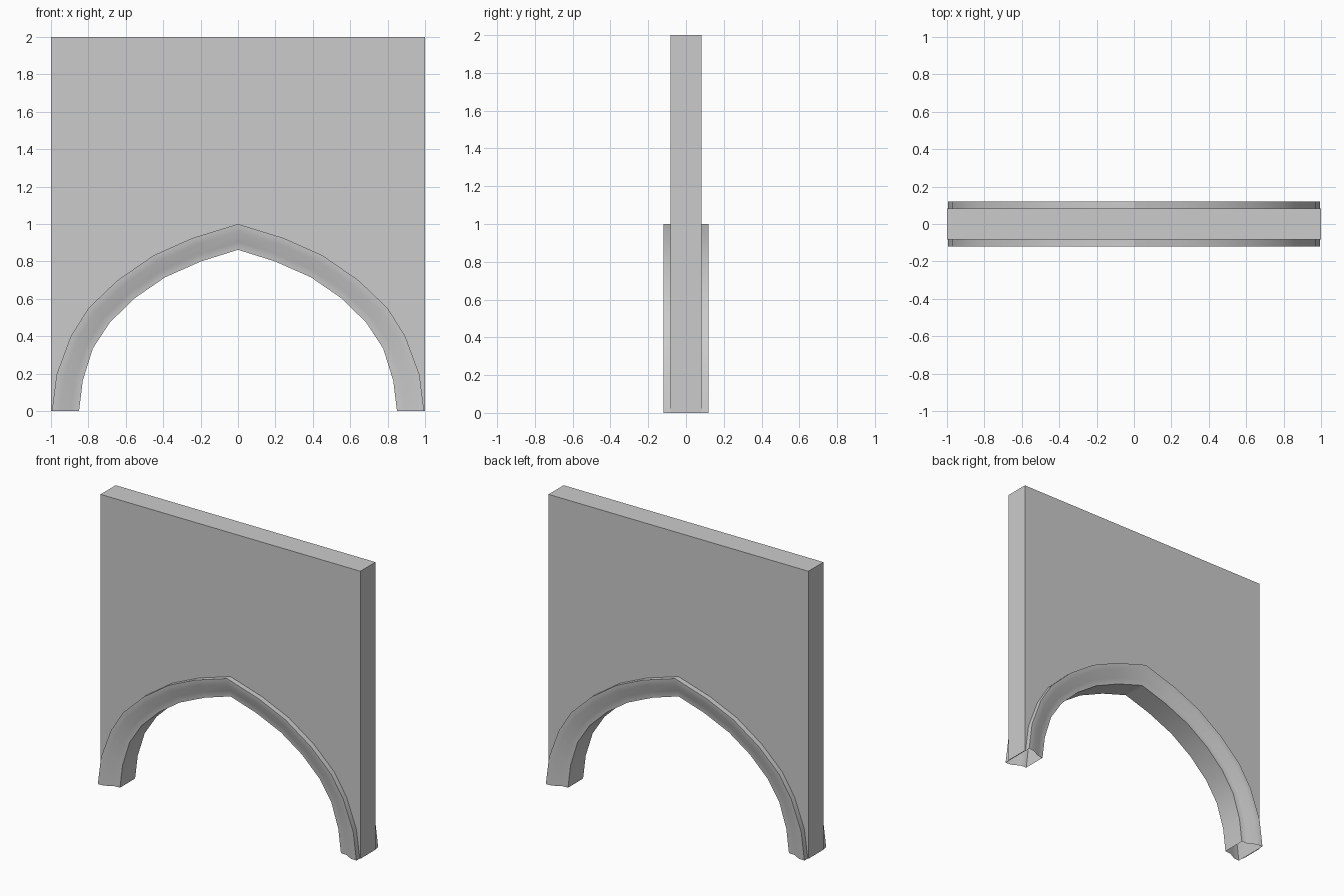
import bpy
import bmesh
from math import radians

cube = bpy.data.objects.get("Cube")
if cube:
    bpy.data.objects.remove(cube, do_unlink=True)

WALL_Y = 0.083   # half thickness of the wall
TRIM_Y = 0.12    # half thickness of the moulding

stone = bpy.data.materials.new("grey_stone")
stone.use_nodes = True
GREY = (0.6, 0.6, 0.6, 1)
stone.diffuse_color = GREY
stone.node_tree.nodes["Principled BSDF"].inputs["Base Color"].default_value = GREY


def mirrored(half):
    """Complete an arch curve from its right half, foot to apex."""
    return half + [(-x, z) for x, z in reversed(half[:-1])]


def finish(bm, name):
    bmesh.ops.recalc_face_normals(bm, faces=bm.faces)
    mesh = bpy.data.meshes.new(name)
    bm.to_mesh(mesh)
    bm.free()
    mesh.materials.append(stone)
    obj = bpy.data.objects.new(name, mesh)
    bpy.context.collection.objects.link(obj)
    return obj


# Pointed arch curves
outer = mirrored([(0.995, 0), (0.97, 0.195), (0.894, 0.4), (0.8, 0.55),
                  (0.643, 0.70), (0.45, 0.833), (0.246, 0.924), (0, 1)])
inner = mirrored([(0.85, 0), (0.83, 0.163), (0.776, 0.335), (0.685, 0.474),
                  (0.55, 0.605), (0.39, 0.715), (0.198, 0.8), (0, 0.862)])

# Wall panel with the arch opening
bm = bmesh.new()
outline = [(-1, 0), (-1, 2), (1, 2), (1, 0)] + outer
face = bm.faces.new([bm.verts.new((x, -WALL_Y, z)) for x, z in outline])
result = bmesh.ops.extrude_face_region(bm, geom=[face])
moved = [v for v in result["geom"] if isinstance(v, bmesh.types.BMVert)]
bmesh.ops.translate(bm, verts=moved, vec=(0, 2 * WALL_Y, 0))
finish(bm, "wall")

# Arch moulding: S-shaped section of (position from outer to inner, depth)
side = [(0, WALL_Y), (0, TRIM_Y), (0.3, 0.117), (0.7, 0.086), (1, WALL_Y)]
section = [(t, -y) for t, y in side] + [(t, y) for t, y in reversed(side)]
bm = bmesh.new()
rings = []
for (ox, oz), (ix, iz) in zip(outer, inner):
    rings.append([bm.verts.new((ox + (ix - ox) * t, y, oz + (iz - oz) * t))
                  for t, y in section])
for a, b in zip(rings, rings[1:]):
    for i in range(len(section) - 1):
        bm.faces.new((a[i], a[i + 1], b[i + 1], b[i]))
trim = finish(bm, "arch_moulding")

# Turn moulding faces outwards: the inner soffit must face the opening
soffit = min(trim.data.polygons, key=lambda p: abs(p.center.y) + abs(p.center.x))
if soffit.normal.z > 0:
    trim.data.flip_normals()

bpy.ops.object.select_all(action="DESELECT")
trim.select_set(True)
bpy.context.view_layer.objects.active = trim
bpy.ops.object.shade_smooth_by_angle(angle=radians(32))
